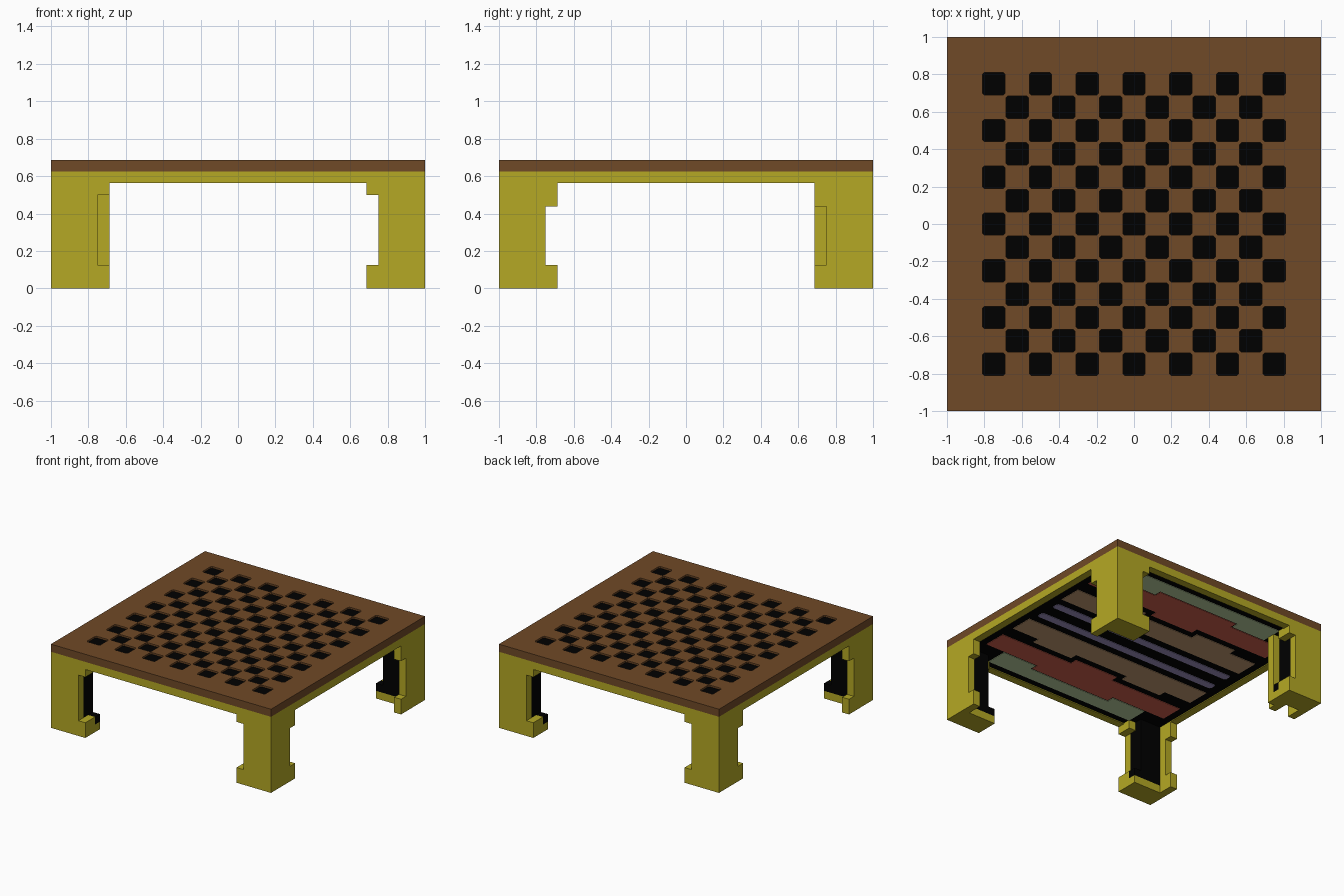
import bpy
import bmesh

if "Cube" in bpy.data.objects:
    bpy.data.objects.remove(bpy.data.objects["Cube"], do_unlink=True)

U = 1 / 16   # one block of the design grid
DIP = .015   # depth of the checker recesses


def material(name, r, g, b):
    m = bpy.data.materials.new(name)
    m.use_nodes = True
    m.diffuse_color = (r, g, b, 1)
    m.node_tree.nodes["Principled BSDF"].inputs["Base Color"].default_value = (r, g, b, 1)
    return m


BROWN = material("wood brown", .16, .067, .02)
OLIVE = material("olive yellow", .46, .395, .018)
BLACK = material("black", 0, 0, 0)
RED = material("brick red", .64, .12, .075)
GREEN = material("sage green", .5, .64, .35)
TAN = material("tan", .55, .33, .17)
PURPLE = material("dusty purple", .34, .28, .53)


def prism(bm, points, start, end, place):
    """Extrude a profile from start to end; place maps (p, q, depth) to x, y, z."""
    rings = [[bm.verts.new(place(p, q, d)) for p, q in points] for d in (start, end)]
    bm.faces.new(rings[0])
    bm.faces.new(rings[1][::-1])
    for i in range(len(points)):
        j = (i + 1) % len(points)
        bm.faces.new((rings[0][j], rings[0][i], rings[1][i], rings[1][j]))


def rect(x0, y0, x1, y1):
    return [(x0, y0), (x1, y0), (x1, y1), (x0, y1)]


def flat(p, q, d):
    return (p, q, d)


def finish(bm, name, mat):
    bmesh.ops.recalc_face_normals(bm, faces=bm.faces)
    mesh = bpy.data.meshes.new(name)
    bm.to_mesh(mesh)
    bm.free()
    mesh.materials.append(mat)
    obj = bpy.data.objects.new(name, mesh)
    bpy.context.collection.objects.link(obj)
    return obj


def slab(name, mat, rects, z0, z1):
    bm = bmesh.new()
    for r in rects:
        prism(bm, rect(*r), z0, z1, flat)
    return finish(bm, name, mat)


def checkers(name, mat, z0, z1):
    """Checker pattern of squares with clipped corners."""
    bm = bmesh.new()
    h, c = .06, .01
    corners = [(h - c, -h), (h, c - h), (h, h - c), (h - c, h),
               (c - h, h), (-h, h - c), (-h, c - h), (c - h, -h)]
    for i in range(-6, 7):
        for j in range(-6, 7):
            if (i + j) % 2 == 0:
                prism(bm, [(p + i / 8, q + j / 8) for p, q in corners], z0, z1, flat)
    return finish(bm, name, mat)


# Table top with shallow recesses
top = slab("table_top", BROWN, [(-1, -1, 1, 1)], 10 * U, 11 * U)
cutter = checkers("recess_cutter", BROWN, 11 * U - DIP, 11 * U + .05)
cutter.hide_render = True
cut = top.modifiers.new("recesses", "BOOLEAN")
cut.operation = "DIFFERENCE"
cut.solver = "EXACT"
cut.object = cutter
bpy.context.view_layer.objects.active = top
bpy.ops.object.modifier_apply(modifier=cut.name)
bpy.data.objects.remove(cutter, do_unlink=True)

# Dark floors of the recesses
checkers("checker_squares", BLACK, 11 * U - DIP - .003, 11 * U - DIP + .001)

# Apron rails between the legs
g = 11 * U
slab("apron", OLIVE, [(-g, -1, g, U - 1), (-g, 1 - U, g, 1),
                      (-1, -g, U - 1, g), (1 - U, -g, 1, g)], 9 * U, 10 * U)

# Underside panel, nearly level with the apron
e = 1 - U
slab("underside_panel", BLACK, [(-e, -e, e, e)], .57, 10 * U - .001)


# Stripes under the top, mirrored front to back
def stripe(name, mat, parts):
    rects = []
    for x0, x1, y0, y1 in parts:
        for s in (-1, 1):
            rects.append((x0, min(s * y0, s * y1), x1, max(s * y0, s * y1)))
    slab(name, mat, rects, .566, .57)


stripe("purple_stripes", PURPLE, [(-.85, .85, .065, .11), (-.84, .84, .055, .065),
                                  (-.84, .84, .11, .12)])
stripe("tan_stripes", TAN, [(-.87, .87, .19, .38), (-.62, -.25, .38, .44), (.25, .62, .38, .44)])
stripe("red_stripes", RED, [(-.87, .87, .5, .69), (-.37, .37, .69, .75), (-.2, .2, .44, .5)])
stripe("green_stripes", GREEN, [(-.69, .69, .76, .88), (-.69, -.38, .7, .76), (.38, .69, .7, .76)])


# Legs: stepped outer walls, thicker along x, with a dark lining
def wall(start, bracket):
    return [(start, 0), (5, 0), (5, 2), (4, 2), (4, bracket),
            (5, bracket), (5, 10), (start, 10)]


for sx, sy, name in ((-1, -1, "front_right"), (1, -1, "front_left"),
                     (-1, 1, "back_right"), (1, 1, "back_left")):
    def at(a, b, z):
        return (sx * (1 - a * U), sy * (1 - b * U), z * U)

    def along_x(p, q, d):
        return at(p, d, q)

    def along_y(p, q, d):
        return at(d, p, q)

    bm = bmesh.new()
    prism(bm, wall(0, 8), 0, 1, along_x)
    prism(bm, wall(1, 7), 0, 1, along_y)
    # Foot ledge and top bracket
    prism(bm, rect(1, 0, 5, 2), 1, 2, along_x)
    prism(bm, rect(1, 0, 5, 1), 2, 3, along_x)
    prism(bm, rect(4, 8, 5, 10), 1, 2, along_x)
    if (sx, sy) == (-1, 1):
        # Extra inner post on one leg
        prism(bm, [(3, 3), (5, 3), (5, 4), (4, 4), (4, 5), (3, 5)], 0, 9.9, at)
    finish(bm, name + "_leg", OLIVE)

    bm = bmesh.new()
    prism(bm, rect(1, 2, 4, 10), 1, 3, along_x)
    prism(bm, rect(1, 1, 5, 2), 2, 3, along_x)
    finish(bm, name + "_leg_lining", BLACK)
